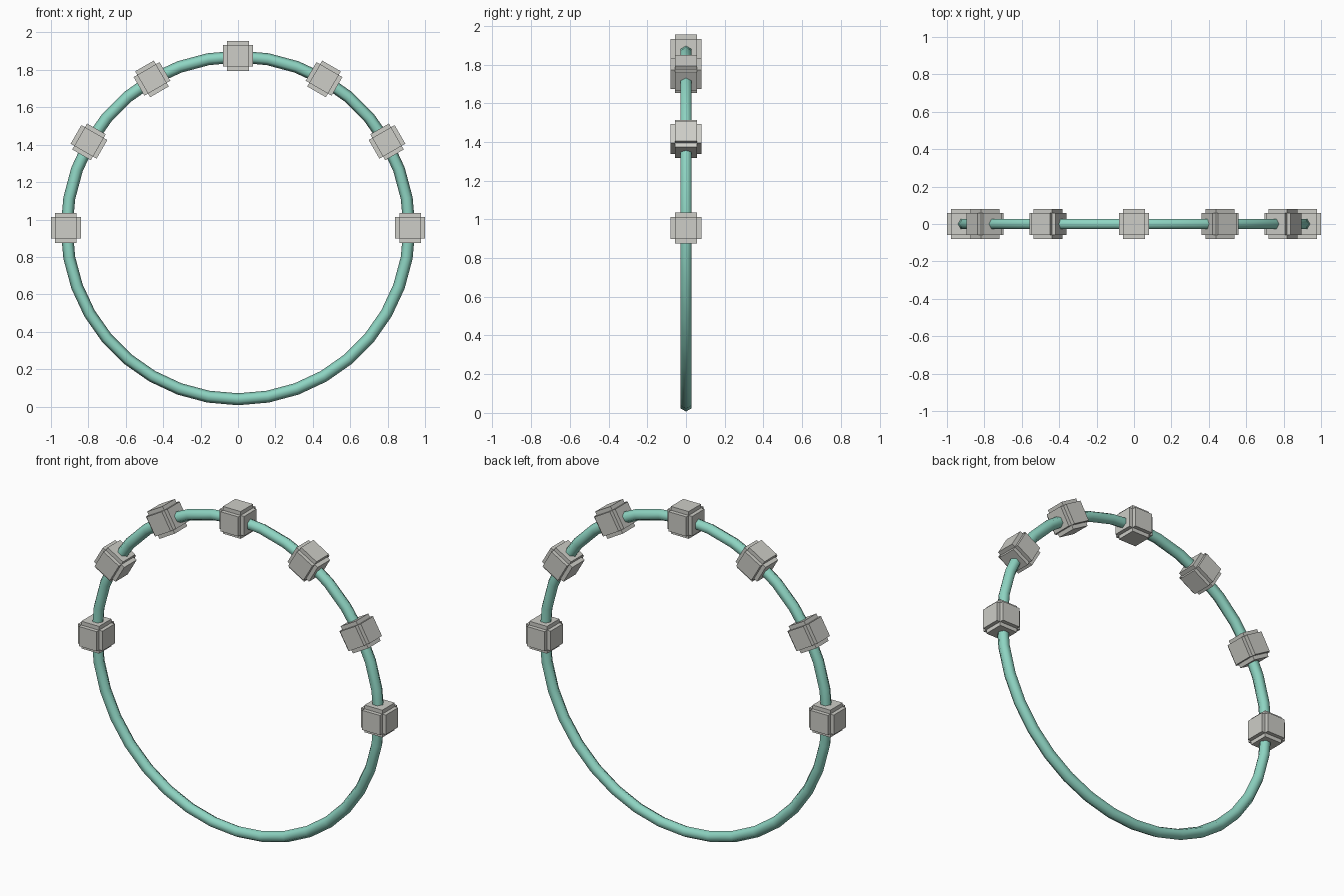
import bpy, bmesh, math
from mathutils import Matrix, Vector

cube = bpy.data.objects.get("Cube")
if cube:
    bpy.data.objects.remove(cube, do_unlink=True)

CENTRE = Vector((0, 0, 0.955))
RING_RADIUS = 0.916
TUBE_RADIUS = 0.032
BLOCK_RADIUS = 0.92
CORE, PLATE = 0.115, 0.0225   # core cube side, height of raised face plates


def material(name, rgb):
    mat = bpy.data.materials.new(name)
    mat.use_nodes = True
    mat.diffuse_color = (*rgb, 1)
    mat.node_tree.nodes["Principled BSDF"].inputs["Base Color"].default_value = (*rgb, 1)
    return mat


teal = material("teal", (0.27, 0.66, 0.54))
grey = material("warm grey", (0.61, 0.61, 0.57))

# Hexagonal tube bent into an upright ring
bpy.ops.mesh.primitive_torus_add(
    major_segments=36, minor_segments=6, major_radius=RING_RADIUS,
    minor_radius=TUBE_RADIUS, location=CENTRE, rotation=(math.pi / 2, 0, 0))
ring = bpy.context.object
ring.name = "ring"
ring.data.materials.append(teal)
bpy.ops.object.shade_smooth()

# Block: a cube with every face pushed out, leaving notched edges
bm = bmesh.new()
bmesh.ops.create_cube(bm, size=CORE)
bm.normal_update()
pushed = bmesh.ops.extrude_discrete_faces(bm, faces=bm.faces[:])["faces"]
bm.normal_update()
for face in pushed:
    bmesh.ops.translate(bm, verts=face.verts, vec=face.normal * PLATE)
bmesh.ops.recalc_face_normals(bm, faces=bm.faces)
block_mesh = bpy.data.meshes.new("block")
bm.to_mesh(block_mesh)
bm.free()
block_mesh.materials.append(grey)

# Seven blocks over the upper half, each turned to follow the ring
for i in range(7):
    angle = math.pi * i / 6
    block = bpy.data.objects.new(f"block_{i + 1}", block_mesh)
    turn = Matrix.Rotation(-angle, 4, 'Y')
    block.matrix_world = (Matrix.Translation(CENTRE) @ turn
                          @ Matrix.Translation((BLOCK_RADIUS, 0, 0)))
    bpy.context.collection.objects.link(block)
